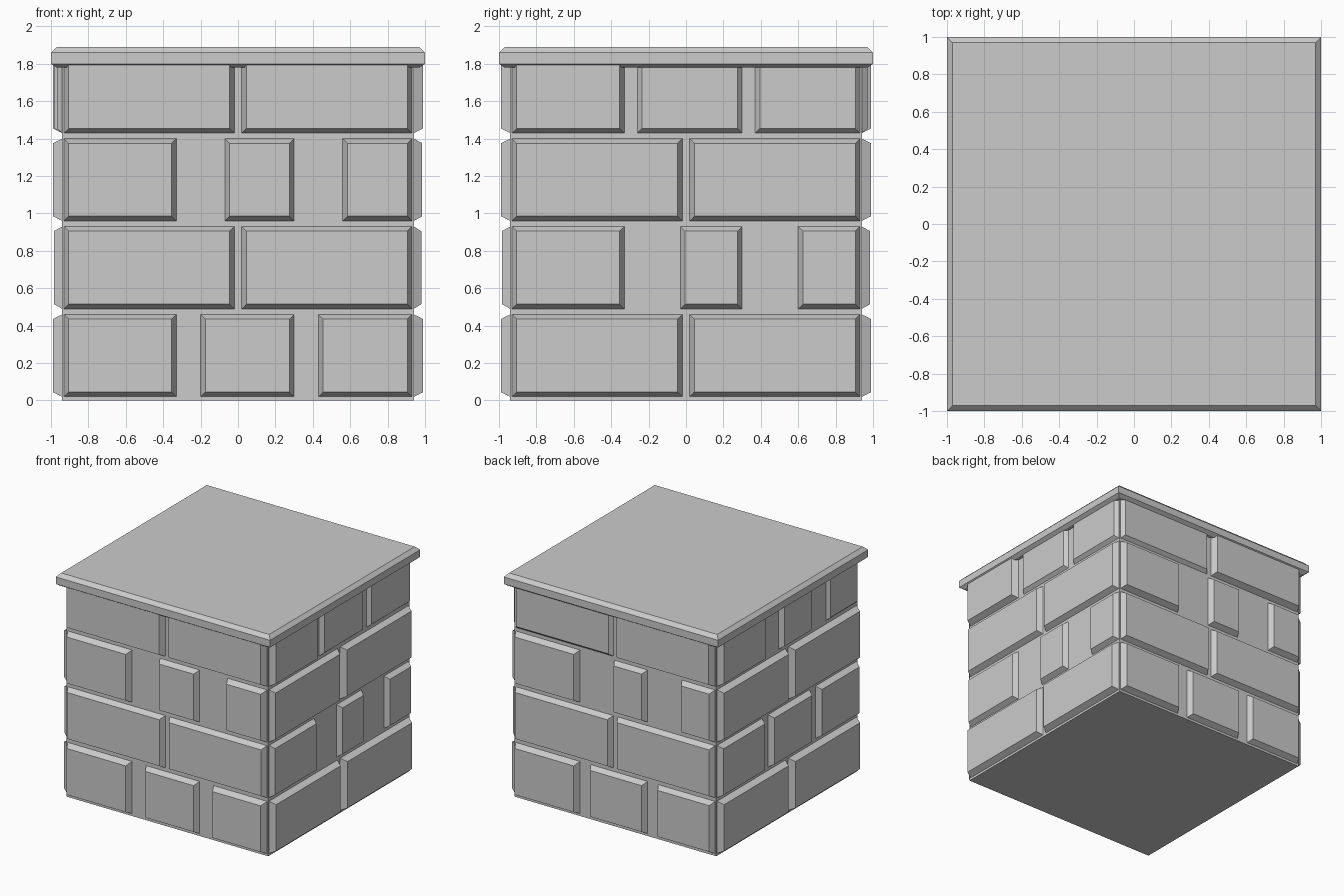
import bpy, bmesh
from math import pi
from mathutils import Matrix

if "Cube" in bpy.data.objects:
    bpy.data.objects.remove(bpy.data.objects["Cube"])

CORE = 0.94      # half width of the plain core
INSET = 0.025    # bevel width of each brick


def make_object(name, bm):
    bmesh.ops.recalc_face_normals(bm, faces=bm.faces)
    mesh = bpy.data.meshes.new(name)
    bm.to_mesh(mesh)
    bm.free()
    obj = bpy.data.objects.new(name, mesh)
    bpy.context.collection.objects.link(obj)
    return obj


def stack(bm, rings):
    """Join stacked four-corner rings into a closed solid."""
    loops = [[bm.verts.new(p) for p in ring] for ring in rings]
    bm.faces.new(loops[0])
    bm.faces.new(loops[-1])
    for a, b in zip(loops, loops[1:]):
        for i in range(4):
            j = (i + 1) % 4
            bm.faces.new((a[i], a[j], b[j], b[i]))


def square(h, z):
    return [(-h, -h, z), (h, -h, z), (h, h, z), (-h, h, z)]


def brick(bm, u0, u1, z0, z1, out):
    """Bevelled brick on the front face, reaching out to y = -out."""
    def ring(d, y):
        return [(u0 + d, y, z0 + d), (u1 - d, y, z0 + d),
                (u1 - d, y, z1 - d), (u0 + d, y, z1 - d)]
    stack(bm, [ring(0, -CORE + 0.02), ring(0, -CORE), ring(INSET, -out)])


# core block
bm = bmesh.new()
stack(bm, [square(CORE, 0), square(CORE, 1.82)])
make_object("core", bm)

# cap slab with chamfered rims
bm = bmesh.new()
stack(bm, [square(0.97, 1.78), square(1, 1.80), square(1, 1.86), square(0.97, 1.89)])
make_object("cap_slab", bm)


# brick courses: two long bricks, or one medium and two shorter ones
def two():
    return [(-0.93, -0.02), (0.02, 0.93)]


def three(mid, last):
    return [(-0.93, -0.33), (mid, 0.30), (last, 0.93)]


# each side: four courses of (brick spans, outward reach per brick)
sides = {
    "front": [(three(-0.20, 0.43), (0.99, 0.985, 0.99)), (two(), (0.985, 0.985)),
              (three(-0.07, 0.56), (0.99, 0.985, 0.99)), (two(), (0.99, 0.99))],
    "right": [(two(), (0.99, 0.99)), (three(-0.03, 0.60), (0.98, 0.98, 0.98)),
              (two(), (0.985, 0.985)), (three(-0.26, 0.37), (0.99, 0.97, 0.97))],
    "back": [(three(-0.23, 0.40), (0.99, 0.985, 0.985)), (two(), (0.985, 0.985)),
             (three(-0.01, 0.62), (0.99, 0.985, 0.985)), (two(), (0.97, 0.99))],
    "left": [(two(), (0.99, 0.99)), (three(-0.25, 0.38), (0.985, 0.985, 0.985)),
             (two(), (0.99, 0.99)), (three(-0.11, 0.52), (0.99, 0.98, 0.968))],
}
for turn, (side, courses) in enumerate(sides.items()):
    bm = bmesh.new()
    for row, (spans, reach) in enumerate(courses):
        z = 0.02 + 0.47 * row
        for (u0, u1), out in zip(spans, reach):
            # top course is tucked into the cap
            brick(bm, u0, u1, z, z + (0.44 if row < 3 else 0.42), out)
    bm.transform(Matrix.Rotation(turn * pi / 2, 4, 'Z'))
    make_object(side + "_bricks", bm)
